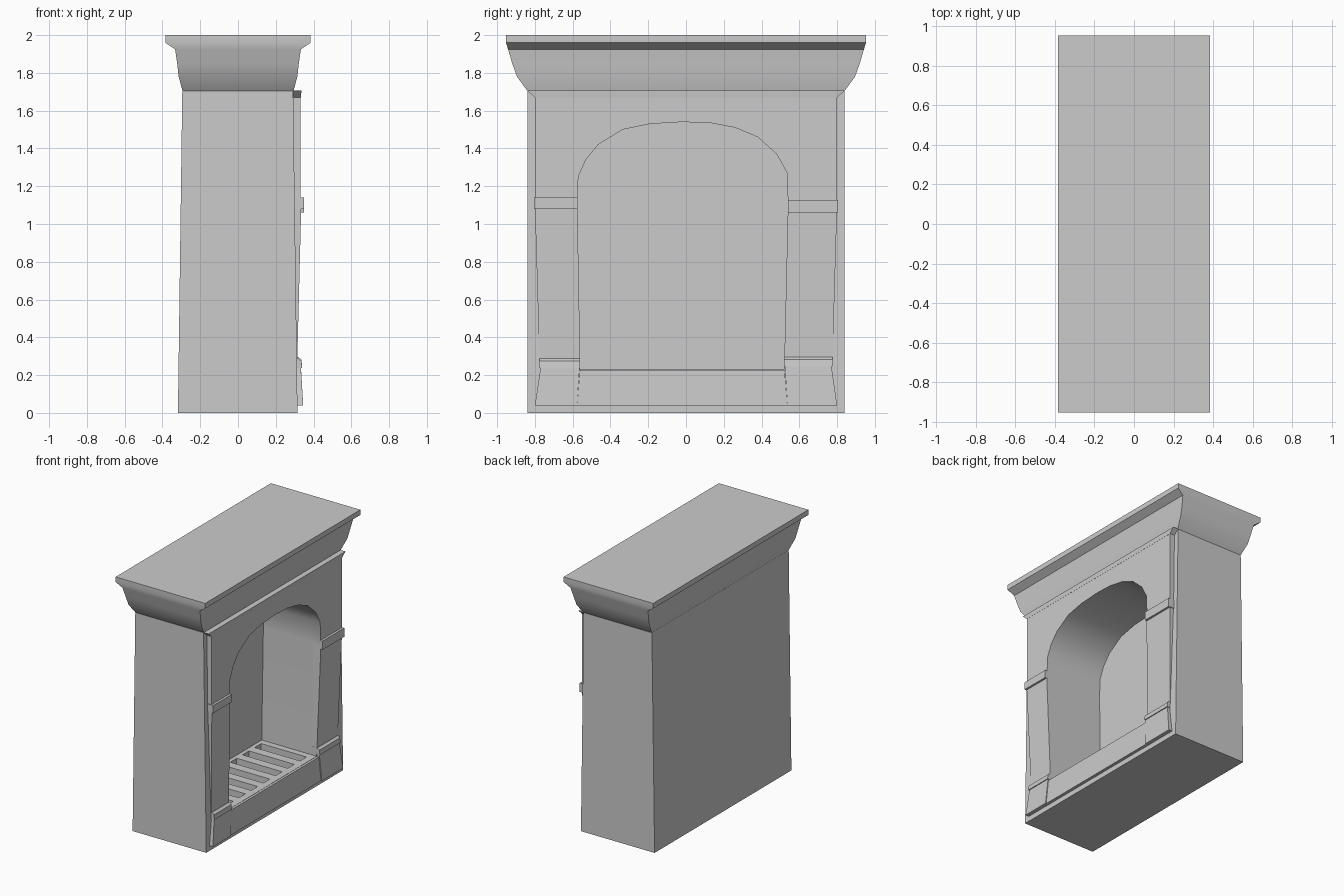
import bpy, bmesh, math

if "Cube" in bpy.data.objects:
    bpy.data.objects.remove(bpy.data.objects["Cube"])

def make(name, bm):
    bmesh.ops.recalc_face_normals(bm, faces=bm.faces)
    me = bpy.data.meshes.new(name)
    bm.to_mesh(me)
    bm.free()
    ob = bpy.data.objects.new(name, me)
    bpy.context.collection.objects.link(ob)
    return ob

def add_loft(bm, sections):
    """Stack rectangles (z, x0, x1, y0, y1) into a closed solid."""
    rings = [[bm.verts.new(p) for p in ((x0, y0, z), (x1, y0, z), (x1, y1, z), (x0, y1, z))]
             for z, x0, x1, y0, y1 in sections]
    for a, b in zip(rings, rings[1:]):
        for i in range(4):
            j = (i + 1) % 4
            bm.faces.new((a[i], a[j], b[j], b[i]))
    bm.faces.new(rings[0][::-1])
    bm.faces.new(rings[-1])

def loft(name, *sections):
    bm = bmesh.new()
    add_loft(bm, sections)
    return make(name, bm)

def prism(name, outline, x0, x1):
    """Extrude a (y, z) outline along x."""
    bm = bmesh.new()
    f = bm.faces.new([bm.verts.new((x0, y, z)) for y, z in outline])
    r = bmesh.ops.extrude_face_region(bm, geom=[f])
    bmesh.ops.translate(bm, vec=(x1 - x0, 0, 0),
                        verts=[v for v in r["geom"] if isinstance(v, bmesh.types.BMVert)])
    return make(name, bm)

def cut(ob, cutter):
    m = ob.modifiers.new("cut", 'BOOLEAN')
    m.operation, m.solver, m.object = 'DIFFERENCE', 'EXACT', cutter
    dg = bpy.context.evaluated_depsgraph_get()
    dg.update()
    me = bpy.data.meshes.new_from_object(ob.evaluated_get(dg))
    ob.modifiers.clear()
    ob.data = me
    bpy.data.objects.remove(cutter)

def smooth(ob):
    bpy.ops.object.select_all(action='DESELECT')
    ob.select_set(True)
    bpy.context.view_layer.objects.active = ob
    bpy.ops.object.shade_smooth_by_angle(angle=math.radians(30))

# Slightly uneven arch
arch = [(-0.575, 1.10), (-0.57, 1.25), (-0.53, 1.34), (-0.465, 1.42), (-0.335, 1.50),
        (-0.19, 1.53), (-0.02, 1.54), (0.13, 1.535), (0.26, 1.51), (0.38, 1.46),
        (0.48, 1.37), (0.535, 1.27), (0.54, 1.10)]

# Chimney breast with firebox and grate slots
body = loft("chimney_breast", (0, -0.318, 0.315, -0.84, 0.84),
            (1.705, -0.295, 0.292, -0.84, 0.84))
cut(body, prism("firebox_cutter", [(-0.56, 0.23)] + arch + [(0.52, 0.23)], -0.16, 0.6))
bm = bmesh.new()
for i in range(7):
    y = -0.02 + (i - 3) * 0.15
    add_loft(bm, [(z, -0.13, 0.26, y - 0.04, y + 0.04) for z in (0.14, 0.32)])
cut(body, make("grate_cutter", bm))
smooth(body)

# Raised arch surround
surround = prism("arch_surround", [(-0.80, 1.10)] + arch + [(0.80, 1.10), (0.80, 1.69), (-0.80, 1.69)],
                 0.27, 0.332)
smooth(surround)

# Tapered pilasters with plinths and bands
for side, s, inner, low, dz, dm in (("left", -1, 0.575, 0.56, 0, 0.0), ("right", 1, 0.54, 0.52, 0.008, -0.02)):
    def part(name, *secs):
        loft(side + "_" + name, *[(z, 0.27, x, min(s * a, s * b), max(s * a, s * b))
                                  for z, x, a, b in secs])
    part("pilaster", (0.25, 0.313, low, 0.775), (1.10, 0.335, inner, 0.80))
    part("plinth", (0.04, 0.345, low + 0.017, 0.80), (0.24 + dz, 0.333, low + 0.003, 0.77))
    part("lower_band", (0.238 + dz, 0.34, low, 0.775), (0.275 + dz, 0.335, low, 0.775),
         (0.288 + dz, 0.318, low, 0.775))
    part("upper_band", (1.08 + dm, 0.35, inner, 0.805), (1.14 + dm * 0.6, 0.35, inner, 0.805))

# Hearth sill
loft("hearth_sill", (0.04, 0.27, 0.338, -0.577, 0.537), (0.228, 0.27, 0.33, -0.562, 0.522))

# Mitred ledge under the cornice
loft("ledge", (1.67, 0.27, 0.333, -0.80, 0.80), (1.706, 0.27, 0.336, -0.84, 0.84))

# Coved cornice and mantel slab
cornice = loft("cornice", *[(z, -x, x, -y, y) for z, x, y in (
    (1.705, 0.294, 0.84), (1.78, 0.314, 0.895), (1.85, 0.322, 0.92), (1.925, 0.333, 0.942),
    (1.96, 0.385, 0.953), (2.0, 0.385, 0.953))])
smooth(cornice)
